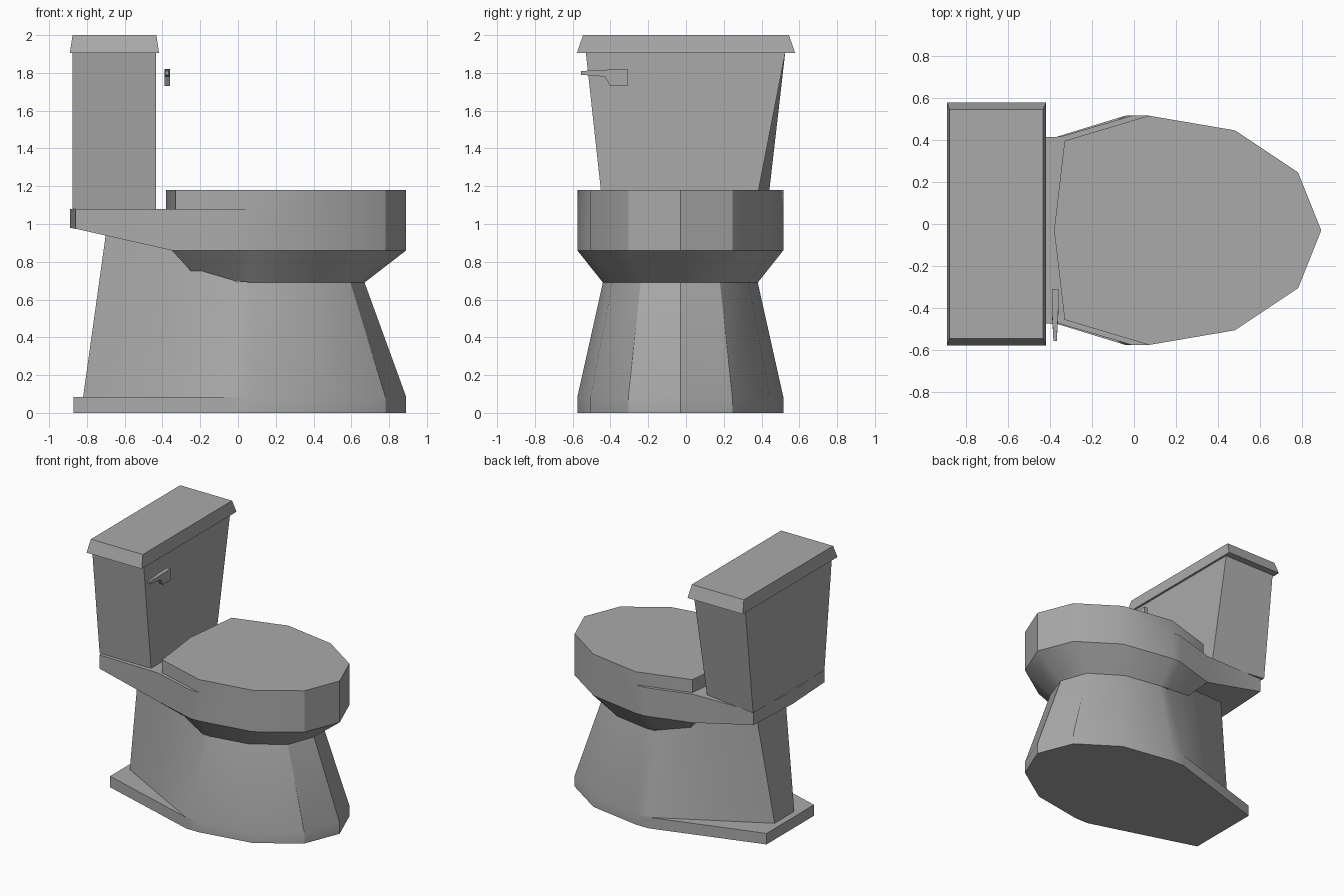
import bpy, bmesh

cube = bpy.data.objects.get("Cube")
if cube:
    bpy.data.objects.remove(cube, do_unlink=True)

# One glazed ceramic colour
ceramic = bpy.data.materials.new("grey_ceramic")
ceramic.use_nodes = True
GREY = (0.4, 0.4, 0.4, 1)
ceramic.diffuse_color = GREY
ceramic.node_tree.nodes["Principled BSDF"].inputs["Base Color"].default_value = GREY

MID = -0.03  # symmetry line of the bowl and foot


def finish(name, bm):
    bmesh.ops.remove_doubles(bm, verts=bm.verts, dist=0.0005)
    mesh = bpy.data.meshes.new(name)
    bm.to_mesh(mesh)
    bm.free()
    mesh.materials.append(ceramic)
    obj = bpy.data.objects.new(name, mesh)
    bpy.context.collection.objects.link(obj)
    bpy.ops.object.select_all(action='DESELECT')
    obj.select_set(True)
    bpy.context.view_layer.objects.active = obj
    bpy.ops.object.shade_smooth_by_angle(angle=0.52)
    return obj


def at(half, z):
    """Lift a half outline (x, half width) to one height."""
    return [(x, w, z) for x, w in half]


def loft(bm, low, high, bottom_from=0, top_from=0):
    """Join two half outlines, mirrored about MID, with caps from the given index."""
    def sides(half):
        left = [bm.verts.new((x, MID + w, z)) for x, w, z in half]
        right = [v if w == 0 else bm.verts.new((x, MID - w, z))
                 for v, (x, w, z) in zip(left, half)]
        return left, right

    def face(*verts):
        unique = list(dict.fromkeys(verts))
        if len(unique) > 2:
            bm.faces.new(unique)

    (la, ra), (lb, rb) = sides(low), sides(high)
    for i in range(len(low) - 1):
        j = i + 1
        face(la[i], la[j], lb[j], lb[i])
        face(ra[j], ra[i], rb[i], rb[j])
        if i >= bottom_from:
            face(ra[i], ra[j], la[j], la[i])
        if i >= top_from:
            face(lb[i], lb[j], rb[j], rb[i])
    face(la[-1], ra[-1], rb[-1], lb[-1])


def prism(name, ring_a, ring_b):
    bm = bmesh.new()
    a = [bm.verts.new(p) for p in ring_a]
    b = [bm.verts.new(p) for p in ring_b]
    bm.faces.new(a)
    bm.faces.new(b)
    for i in range(len(a)):
        j = (i + 1) % len(a)
        bm.faces.new((a[i], a[j], b[j], b[i]))
    bmesh.ops.recalc_face_normals(bm, faces=bm.faces)
    return finish(name, bm)


def rect(x0, x1, y0, y1, z):
    return [(x0, y0, z), (x1, y0, z), (x1, y1, z), (x0, y1, z)]


NO_CAP = 99
nose = [(.89, 0), (.78, .275), (.48, .475), (.07, .545)]
neck = [(.67, 0), (.595, .21), (.36, .36), (.07, .41)]

# Bowl: rim wall with rear deck, closed seat on top, tapering skirt below
rim = nose + [(-.01, .545), (-.35, .445), (-.86, .435), (-.89, 0)]
rim_low = at(rim[:6], .86) + [(-.86, .435, .975), (-.89, 0, .98)]
seat = nose + [(-.33, .425), (-.38, 0)]
skirt_low = at(neck, .69) + [(0, .41, .695), (-.23, .31, .73)]
bm = bmesh.new()
loft(bm, rim_low, at(rim, 1.08), bottom_from=5, top_from=3)
loft(bm, at(seat, 1.08), at(seat, 1.18), bottom_from=NO_CAP)
loft(bm, skirt_low, at(rim[:6], .86), top_from=NO_CAP)
finish("bowl_and_seat", bm)

# Pedestal and foot plate
foot = nose + [(-.04, .545)]
bm = bmesh.new()
loft(bm, at(foot + [(-.43, .333), (-.82, .12)], .085),
     at(neck + [(0, .41)], .69) + [(-.35, .295, .87), (-.70, .18, .945)],
     bottom_from=NO_CAP)
plate = foot + [(-.87, .29)]
loft(bm, at(plate, 0), at(plate, .085), top_from=3)
finish("pedestal", bm)

# Tank and its lid
prism("tank",
      [(-.875, -.44, 1.08), (-.435, -.44, 1.08), (-.435, .365, 1.08), (-.875, .43, 1.08)],
      rect(-.875, -.435, -.53, .525, 1.905))
prism("tank_lid", rect(-.89, -.418, -.578, .578, 1.905),
      rect(-.876, -.432, -.545, .545, 2))

# Flush lever, thinner towards its tip
lever = [(-.31, 1.82), (-.31, 1.73), (-.40, 1.73), (-.43, 1.78),
         (-.555, 1.79), (-.555, 1.81), (-.41, 1.817)]


def lever_side(sign):
    return [(-.375 + sign * (.015 if y > -.45 else .008), y, z) for y, z in lever]


prism("flush_lever", lever_side(-1), lever_side(1))
